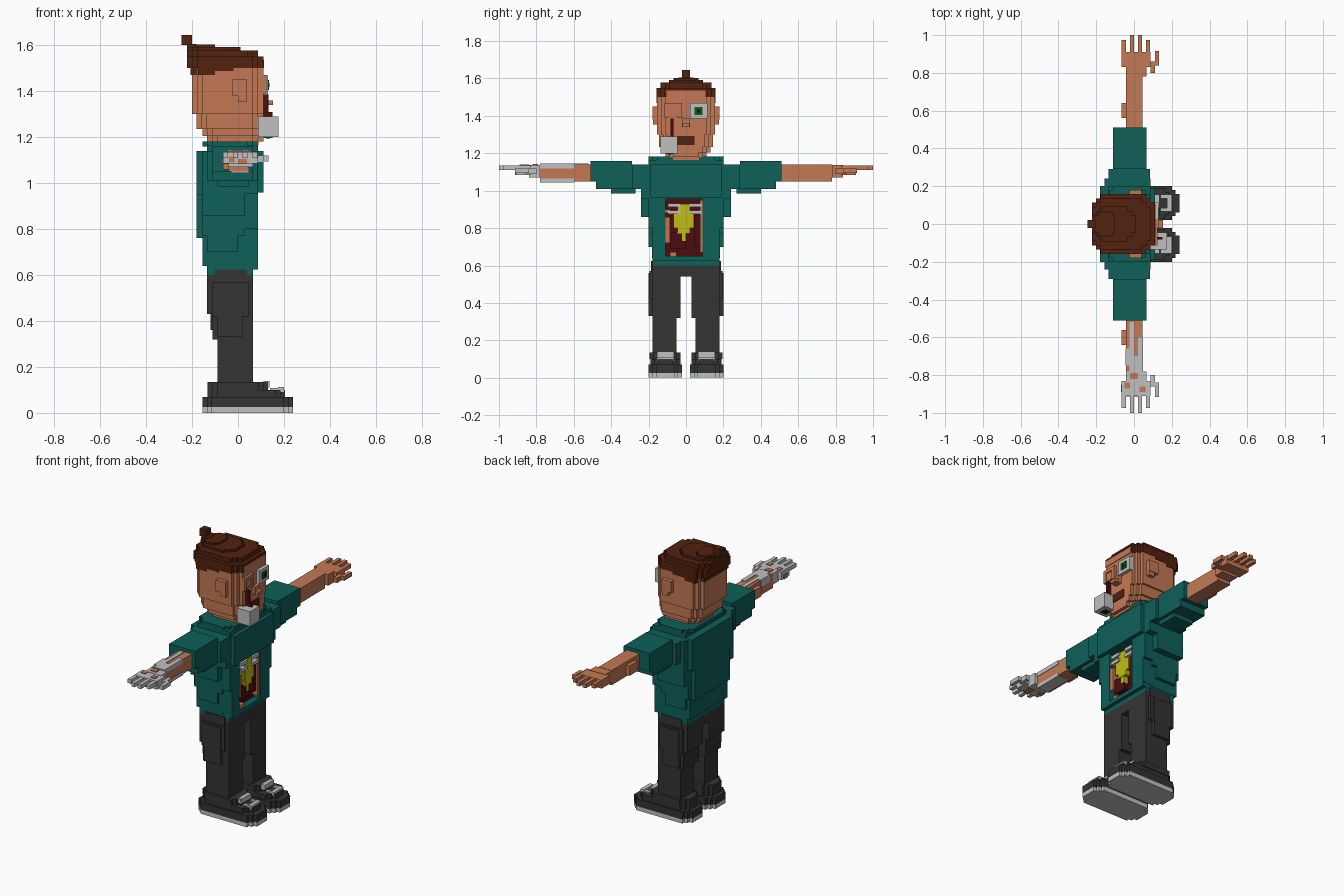
import bpy, bmesh

cube = bpy.data.objects.get("Cube")
if cube:
    bpy.data.objects.remove(cube)


def material(name, rgb):
    """Flat material from 0-255 screen colour, stored as linear values."""
    lin = [(c / 255 / 12.92 if c < 11 else ((c / 255 + 0.055) / 1.055) ** 2.4) for c in rgb]
    m = bpy.data.materials.new(name)
    m.use_nodes = True
    m.diffuse_color = (*lin, 1)
    m.node_tree.nodes["Principled BSDF"].inputs["Base Color"].default_value = (*lin, 1)
    return m


SKIN = material("skin", (196, 121, 84))
TEAL = material("teal shirt", (14, 96, 89))
HAIR = material("brown hair", (82, 34, 14))
DARK = material("charcoal trousers", (52, 52, 52))
GREY = material("pale grey", (192, 192, 192))
RED = material("dark red", (78, 12, 16))
YELLOW = material("yellow", (192, 190, 20))
GREEN = material("green iris", (22, 84, 24))
BLACK = material("black pupil", (12, 16, 12))


def prism(bm, outline, z0, z1):
    """Straight vertical prism over an xy outline."""
    face = bm.faces.new([bm.verts.new((x, y, z0)) for x, y in outline])
    top = bmesh.ops.extrude_face_region(bm, geom=[face])["geom"]
    for v in top:
        if isinstance(v, bmesh.types.BMVert):
            v.co.z = z1


def make(name, mat, boxes=(), layers=(), flip=False):
    """boxes: x0,x1,y0,y1,z0,z1.  layers: x0,x1,y0,y1,z0,z1,step (stepped corners)."""
    bm = bmesh.new()
    for x0, x1, y0, y1, z0, z1 in boxes:
        prism(bm, [(x0, y0), (x1, y0), (x1, y1), (x0, y1)], z0, z1)
    for x0, x1, y0, y1, z0, z1, s in layers:
        cx, cy, hx, hy = (x0 + x1) / 2, (y0 + y1) / 2, (x1 - x0) / 2, (y1 - y0) / 2
        corner = [(hx, hy - 2 * s), (hx - s, hy - 2 * s), (hx - s, hy - s),
                  (hx - 2 * s, hy - s), (hx - 2 * s, hy)]
        loop = (corner + [(-x, y) for x, y in reversed(corner)]
                + [(-x, -y) for x, y in corner] + [(x, -y) for x, y in reversed(corner)])
        prism(bm, [(cx + x, cy + y) for x, y in loop], z0, z1)
    if flip:
        for v in bm.verts:
            v.co.y *= -1
    bmesh.ops.recalc_face_normals(bm, faces=bm.faces)
    mesh = bpy.data.meshes.new(name)
    bm.to_mesh(mesh)
    bm.free()
    mesh.materials.append(mat)
    ob = bpy.data.objects.new(name, mesh)
    bpy.context.collection.objects.link(ob)
    return ob


# Limbs: built on +y, flipped for -y
for side, flip in (("left", False), ("right", True)):
    # shoe
    make(side + "_sole", GREY, layers=[(-.155, .24, .022, .2, 0, .025, .02)], flip=flip)
    make(side + "_shoe", DARK, layers=[
        (-.155, .24, .022, .2, .025, .07, .02),
        (-.132, .205, .03, .19, .07, .1, .02),
        (-.132, .13, .03, .195, .1, .135, .02)], flip=flip)
    make(side + "_laces", GREY, boxes=[
        (.11, .136, .065, .155, .11, .139),
        (.14, .175, .065, .085, .09, .108), (.14, .175, .135, .155, .09, .108),
        (.175, .2, .065, .155, .09, .112)], flip=flip)
    # trouser leg, fuller towards the hip and at the back
    make(side + "_leg", DARK, boxes=[
        (-.09, .065, .05, .18, .135, .32),
        (-.11, .065, .03, .18, .32, .54),
        (-.12, -.11, .05, .17, .36, .43),
        (-.135, -.11, .03, .18, .43, .60),
        (-.09, .02, .18, .2, .33, .56),
        (-.11, .045, .18, .195, .42, .57)], flip=flip)
    # sleeve
    make(side + "_sleeve", TEAL, boxes=[
        (-.135, .085, .24, .29, 1.01, 1.14),
        (-.11, .065, .29, .48, 1.01, 1.16),
        (-.11, .065, .48, .51, 1.05, 1.16),
        (-.09, .045, .27, .40, .985, 1.01)], flip=flip)
    # forearm with elbow bump
    make(side + "_forearm", SKIN, boxes=[
        (-.042, .045, .5, .78, 1.05, 1.14),
        (-.065, -.042, .56, .64, 1.06, 1.12)], flip=flip)
    # hand: palm, four fingers and thumb
    fingers = [(x, x + .022, .9, tip, 1.11, 1.135)
               for x, tip in ((-.065, .975), (-.022, 1.0), (.02, 1.0), (.063, .975))]
    make(side + "_hand", GREY if flip else SKIN, boxes=[
        (-.042, .065, .78, .84, 1.07, 1.138),
        (-.065, .088, .83, .91, 1.085, 1.136),
        (.088, .11, .8, .86, 1.09, 1.12),
        (.11, .132, .84, .915, 1.095, 1.12)] + fingers, flip=flip)

# Exposed bone on the right forearm, scraps of skin on the right hand
make("forearm_bone", GREY, boxes=[
    (-.025, .0, .52, .78, 1.138, 1.145), (.02, .048, .6, .78, 1.12, 1.145),
    (.0, .02, .7, .78, 1.138, 1.145), (-.045, -.025, .66, .75, 1.1, 1.145),
    (-.03, .048, .6, .78, 1.045, 1.065)], flip=True)
make("hand_skin_scraps", SKIN, boxes=[
    (-.02, .02, .79, .82, 1.136, 1.143), (-.05, -.02, .84, .87, 1.13, 1.14),
    (.03, .06, .86, .89, 1.13, 1.14), (-.069, -.04, .85, .89, 1.083, 1.11),
    (.0, .04, .85, .913, 1.083, 1.105), (-.04, -.015, .88, .913, 1.09, 1.115)], flip=True)

# Hips
make("hips", DARK, boxes=[
    (-.135, .065, -.18, .18, .54, .60), (-.1, .04, -.186, .186, .56, .625)])

# Shirt: back half and shoulders are whole, the front has an open window
make("shirt_back", TEAL, boxes=[
    (-.135, .03, -.18, .18, .60, .64),
    (-.155, .03, -.182, .182, .64, .77),
    (-.155, .03, -.2, .2, .77, .86),
    (-.155, .03, -.24, .24, .86, 1.14),
    (-.18, -.155, -.17, .17, .76, .95),
    (-.18, -.155, -.2, .2, .95, 1.14),
    (-.135, .0, -.2, .2, .70, .80)])
make("shirt_front", TEAL, boxes=[
    (.03, .065, -.18, .18, .60, .625),
    (.03, .087, -.18, .18, .625, .65),
    (.03, .087, -.182, -.11, .65, .80), (.03, .087, .087, .182, .65, .80),
    (.03, .087, -.2, -.11, .80, .955), (.03, .087, .087, .2, .80, .955),
    (.03, .087, -.24, .24, .955, 1.14),
    (.087, .11, -.19, .19, .96, 1.14)])
make("shirt_shoulders", TEAL,
     boxes=[(-.135, .087, -.2, .2, 1.14, 1.165)],
     layers=[(-.155, .085, -.2, .2, 1.16, 1.182, .022)])

# Belly wound inside the window
make("wound", RED, boxes=[(.02, .045, -.11, .087, .65, .955),
                          (.045, .07, -.085, .0, .69, .78),
                          (.045, .07, .045, .087, .70, .87)])
make("wound_skin_edge", SKIN, boxes=[
    (.045, .08, -.11, -.086, .72, .86), (.045, .08, -.086, -.05, .65, .672),
    (.045, .08, .075, .087, .67, .95), (.045, .08, -.11, -.086, .88, .90)])
make("entrails", YELLOW, boxes=[
    (.045, .078, -.045, .022, .77, .93), (.045, .076, -.068, .044, .80, .88),
    (.045, .074, -.022, .0, .73, .77)])
make("ribs", GREY, boxes=[
    (.045, .086, y0, y1, z, z + .02)
    for z in (.875, .912) for y0, y1 in ((-.095, -.03), (.02, .082))])

# Neck and head, in stepped layers
make("neck", SKIN, layers=[(-.135, .045, -.09, .09, 1.14, 1.2, .02)])
make("head", SKIN, layers=[
    (-.135, .11, -.11, .11, 1.18, 1.205, .022),
    (-.155, .11, -.132, .132, 1.205, 1.235, .022),
    (-.18, .11, -.145, .145, 1.235, 1.3, .022),
    (-.2, .11, -.156, .156, 1.3, 1.5, .022)])
make("jaw", SKIN, boxes=[(-.02, .09, -.07, .07, 1.165, 1.18)])
make("forehead", SKIN, boxes=[(.08, .114, -.105, .105, 1.5, 1.535)])
for side, s in (("left", False), ("right", True)):
    make(side + "_ear", SKIN, boxes=[
        (-.025, .04, .15, .18, 1.38, 1.45), (.0, .04, .15, .176, 1.355, 1.38)], flip=s)

# Hair: cap, sloping crown, nape and tuft
make("hair", HAIR, layers=[
    (-.222, .11, -.158, .158, 1.5, 1.55, .022),
    (-.222, .088, -.135, .135, 1.55, 1.578, .022),
    (-.222, .01, -.092, .092, 1.578, 1.592, .022),
    (-.2, -.1, -.068, .068, 1.592, 1.603, .011)],
    boxes=[(-.206, -.1, -.115, .115, 1.47, 1.5),
           (-.175, -.1, -.159, .159, 1.47, 1.5),
           (-.1, -.02, -.159, .159, 1.487, 1.5),
           (-.222, -.18, -.04, .04, 1.578, 1.606),
           (-.245, -.2, -.022, .022, 1.6, 1.645)])

# Face
make("left_eye", GREY, boxes=[(.105, .13, .022, .115, 1.385, 1.468)])
make("left_iris", GREEN, boxes=[(.125, .134, .045, .088, 1.405, 1.448)])
make("left_pupil", BLACK, boxes=[(.13, .136, .058, .075, 1.418, 1.435)])
make("nose", SKIN, boxes=[(.1, .132, -.022, .022, 1.34, 1.385),
                          (.13, .153, -.02, .02, 1.34, 1.36)])
make("mouth", HAIR, boxes=[(.105, .115, -.045, .045, 1.245, 1.293)])
make("right_eye_socket_rim", SKIN, boxes=[
    (.105, .125, -.115, -.022, 1.45, 1.47), (.105, .125, -.115, -.095, 1.39, 1.45),
    (.105, .125, -.045, -.022, 1.39, 1.45), (.105, .118, -.095, -.045, 1.40, 1.45)])
make("eye_cord", RED, boxes=[(.105, .132, -.083, -.068, 1.28, 1.385),
                             (.13, .15, -.083, -.068, 1.28, 1.31)])
make("loose_eye", GREY, boxes=[(.087, .176, -.135, -.045, 1.2, 1.29)])
make("loose_iris", GREEN, boxes=[(.112, .15, -.11, -.07, 1.196, 1.202)])
make("loose_pupil", BLACK, boxes=[(.122, .14, -.1, -.08, 1.193, 1.198)])
